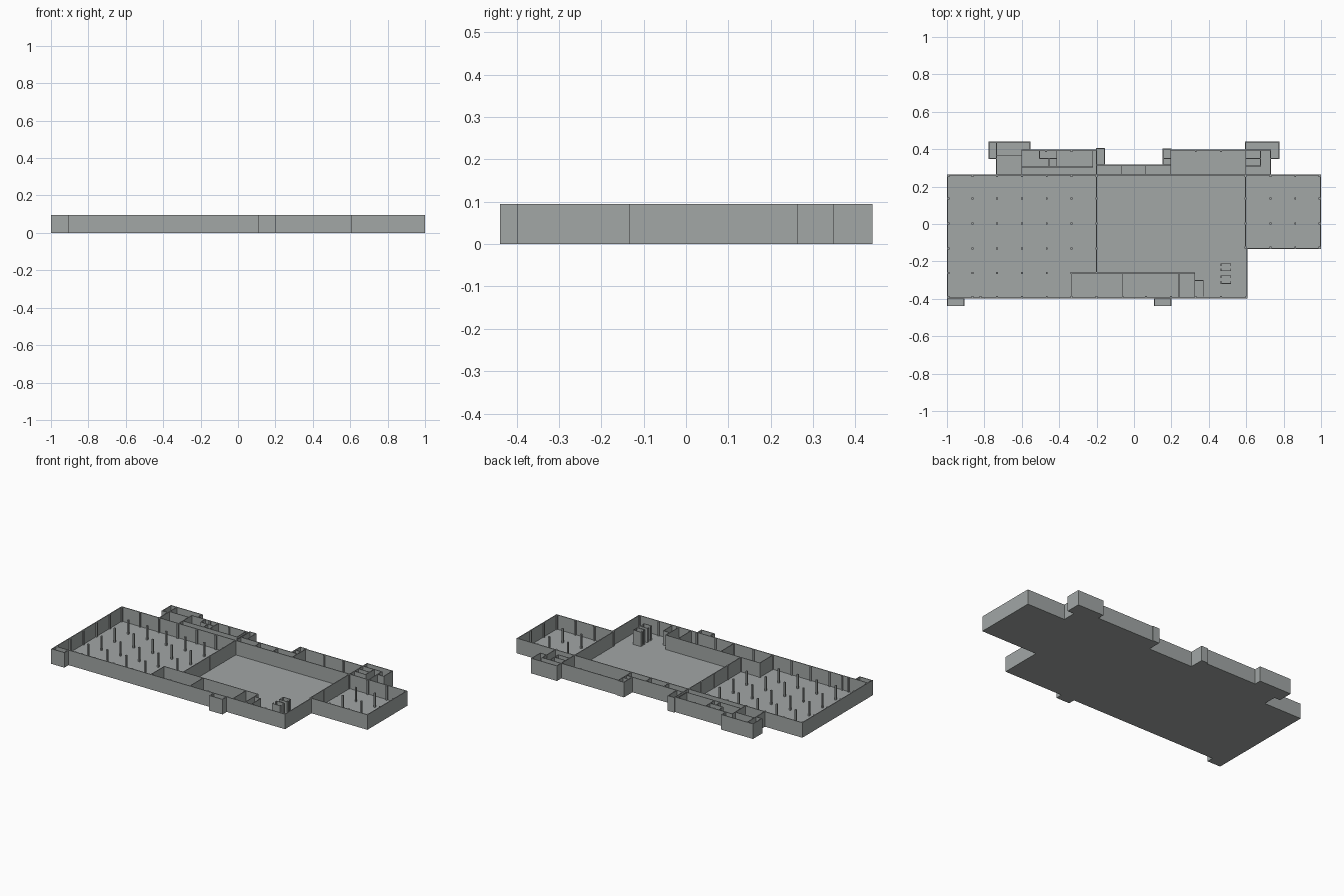
import bpy, bmesh

H = 0.095      # wall height
T = 0.005      # wall thickness
F = 0.004      # floor thickness

grey = bpy.data.materials.new("concrete_grey")
grey.diffuse_color = (0.36, 0.385, 0.38, 1)


def add_box(bm, x0, x1, y0, y1, z0, z1):
    v = [bm.verts.new((x, y, z)) for z in (z0, z1)
         for x, y in ((x0, y0), (x1, y0), (x1, y1), (x0, y1))]
    for f in ((3, 2, 1, 0), (4, 5, 6, 7), (0, 1, 5, 4), (1, 2, 6, 5), (2, 3, 7, 6), (3, 0, 4, 7)):
        bm.faces.new([v[i] for i in f])


def finish(name, bm):
    me = bpy.data.meshes.new(name)
    bm.to_mesh(me)
    bm.free()
    me.materials.append(grey)
    bpy.context.collection.objects.link(bpy.data.objects.new(name, me))


def walls(name, paths, t=T, z0=0.0):
    """Axis-aligned walls following each list of points."""
    bm = bmesh.new()
    h = t / 2
    for p in paths:
        for (ax, ay), (bx, by) in zip(p, p[1:]):
            add_box(bm, min(ax, bx) - h, max(ax, bx) + h,
                    min(ay, by) - h, max(ay, by) + h, z0, H)
    finish(name, bm)


# Building outline, counter-clockwise from the front left corner
outline = [(-.997, -.437), (-.91, -.437), (-.91, -.395), (.109, -.395), (.109, -.437),
           (.197, -.437), (.197, -.395), (.605, -.395), (.605, -.131), (.997, -.131),
           (.997, .262), (.73, .262), (.73, .35), (.775, .35), (.775, .438), (.597, .438),
           (.597, .395), (.197, .395), (.197, .4), (.155, .4), (.155, .315), (-.157, .315),
           (-.157, .404), (-.2, .404), (-.2, .395), (-.557, .395), (-.557, .438),
           (-.775, .438), (-.775, .35), (-.735, .35), (-.735, .262), (-.997, .262)]

# Floor slab
bm = bmesh.new()
base = bm.faces.new([bm.verts.new((x, y, 0)) for x, y in outline])
top = bmesh.ops.extrude_face_region(bm, geom=[base])["geom"]
bmesh.ops.translate(bm, vec=(0, 0, F), verts=[g for g in top if isinstance(g, bmesh.types.BMVert)])
bmesh.ops.recalc_face_normals(bm, faces=bm.faces)
finish("floor_slab", bm)

walls("outer_walls", [outline + outline[:1]])

# Walls dividing the big halls
walls("hall_walls", [
    [(-.997, .262), (.997, .262)],
    [(-.2, .262), (-.2, -.262)],
    [(.597, .262), (.597, -.131), (.605, -.131)],
    [(-.997, -.395), (-.91, -.395)],
    [(.109, -.395), (.197, -.395)]])

# Rooms along the front
walls("front_room_walls", [
    [(-.333, -.395), (-.333, -.262), (.325, -.262), (.325, -.395)],
    [(-.06, -.262), (-.06, -.395)],
    [(.24, -.262), (.24, -.395)],
    [(.325, -.302), (.37, -.302), (.37, -.385)]], 0.004)

# Rooms along the back
walls("back_room_walls", [
    [(-.735, .35), (-.735, .438)],
    [(-.735, .365), (-.6, .365)],
    [(-.6, .262), (-.6, .395), (-.557, .395)],
    [(-.6, .305), (-.22, .305), (-.22, .395)],
    [(-.505, .395), (-.505, .35), (-.413, .35)],
    [(-.413, .305), (-.413, .395)],
    [(-.455, .35), (-.455, .305)],
    [(-.2, .262), (-.2, .395)],
    [(-.2, .315), (-.157, .315)],
    [(-.065, .262), (-.065, .315)],
    [(.06, .262), (.06, .315)],
    [(.155, .315), (.197, .315)],
    [(.155, .35), (.197, .35)],
    [(.197, .262), (.197, .395)],
    [(.597, .262), (.597, .395), (.73, .395)],
    [(.597, .35), (.677, .35)],
    [(.597, .31), (.677, .31)],
    [(.677, .31), (.677, .395)],
    [(.73, .35), (.73, .395)]], 0.004)

# Free-standing lift shaft walls with short end returns
lifts = []
for y, d in ((-.212, -1), (-.25, 1), (-.277, -1), (-.318, 1)):
    lifts.append([(.465, y + d * .01), (.465, y), (.517, y), (.517, y + d * .01)])
walls("lift_shaft_walls", lifts, 0.004)

# Structural columns on a regular grid
bm = bmesh.new()
C = 0.005
spots = [(-.997 + .1327 * i, y) for i in range(7) for y in (.255, .137, .003, -.13, -.262, -.39)]
spots += [(x, y) for x in (.597, .73, .862, .992) for y in (.255, .137, .003, -.125)]
spots += [(x, .39) for x in (-.47, -.335, .33, .465)]
spots += [(x, -.39) for x in (-.82, -.06, .065, .197, .33, .465, .6)]
for x, y in spots:
    x = max(-.992, min(.992, x))
    add_box(bm, x - C, x + C, y - C, y + C, F, H - .001)
finish("columns", bm)
